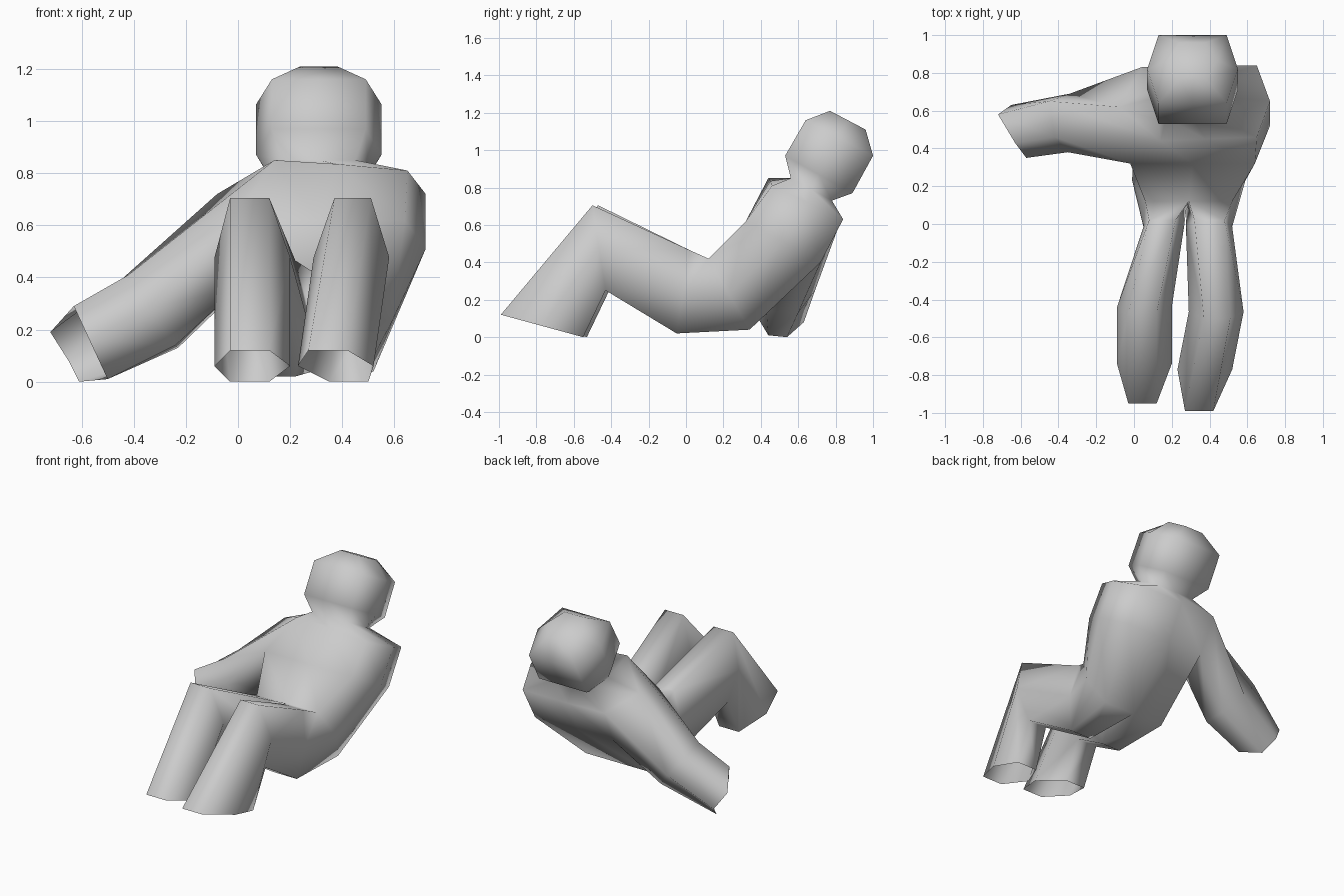
import bpy, bmesh

if "Cube" in bpy.data.objects:
    bpy.data.objects.remove(bpy.data.objects["Cube"])

bm = bmesh.new()


def verts(points):
    return [bm.verts.new(p) for p in points]


def ring8(cx, edge, side, front, back, fixes={}):
    """Flattened section: FM, FL, L, BL, BM, BR, R, FR (front/back are y, z)."""
    mid = ((front[0] + back[0]) / 2, (front[1] + back[1]) / 2)
    pts = [(cx, *front), (cx - edge, *front), (cx - side, *mid), (cx - edge, *back),
           (cx, *back), (cx + edge, *back), (cx + side, *mid), (cx + edge, *front)]
    for i, p in fixes.items():
        pts[i] = p
    return verts(pts)


def ring6(side, outer, inner, inside, front, back, shift=0):
    """Leg section: top inner, top outer, side, bottom outer, bottom inner, inside."""
    mid = ((front[0] + back[0]) / 2, (front[1] + back[1]) / 2)
    return verts([(inner, *front), (outer, *front), (side, *mid),
                  (outer + shift, *back), (inner + shift, *back), (inside, *mid)])


def loft(rings, skip=()):
    for a, b in zip(rings, rings[1:]):
        n = len(a)
        for i in range(n):
            if i not in skip:
                j = (i + 1) % n
                bm.faces.new((a[i], a[j], b[j], b[i]))


# torso leaning back, left side open between waist and chest for the arm
hip = ring8(0.29, 0.23, 0.30, (0.12, 0.42), (0.34, 0.04))
waist = ring8(0.31, 0.33, 0.41, (0.32, 0.62), (0.72, 0.40),
              {2: (0.0, 0.50, 0.36), 3: (0.05, 0.72, 0.40)})
chest = ring8(0.31, 0.34, 0.41, (0.46, 0.81), (0.84, 0.63),
              {0: (0.38, 0.45, 0.835), 1: (0.14, 0.44, 0.85),
               2: (-0.08, 0.62, 0.72), 3: (0.04, 0.83, 0.63)})
neck = ring8(0.31, 0.14, 0.19, (0.56, 0.85), (0.78, 0.73))
loft([hip, waist])
loft([waist, chest], skip=(1, 2))
loft([chest, neck])

# head
head = [neck,
        ring8(0.31, 0.18, 0.24, (0.53, 0.97), (0.89, 0.77)),
        ring8(0.31, 0.18, 0.24, (0.64, 1.16), (1.00, 0.97)),
        ring8(0.31, 0.07, 0.13, (0.77, 1.21), (0.96, 1.11))]
loft(head)
bm.faces.new(head[-1])

# supporting arm, open at the wrist
shoulder = [chest[1], chest[2], chest[3], waist[3], waist[2], waist[1]]
elbow = verts([(-0.42, 0.46, 0.41), (-0.45, 0.65, 0.39), (-0.34, 0.69, 0.25),
               (-0.23, 0.60, 0.13), (-0.24, 0.43, 0.14), (-0.35, 0.38, 0.28)])
wrist = verts([(-0.63, 0.43, 0.29), (-0.72, 0.58, 0.19), (-0.65, 0.63, 0.08),
               (-0.61, 0.54, 0.0), (-0.50, 0.44, 0.01), (-0.57, 0.35, 0.16)])
loft([shoulder, elbow, wrist])

# bent legs, open at the ankles
crotch = bm.verts.new((0.28, 0.10, 0.24))
loft([[hip[0], hip[1], hip[2], hip[3], hip[4], crotch],
      ring6(0.05, 0.08, 0.22, 0.265, (0.02, 0.465), (-0.05, 0.02)),
      ring6(-0.09, -0.03, 0.12, 0.20, (-0.47, 0.705), (-0.41, 0.25)),
      ring6(-0.09, -0.03, 0.12, 0.20, (-0.95, 0.12), (-0.53, 0.0))])
loft([[hip[0], hip[7], hip[6], hip[5], hip[4], crotch],
      ring6(0.52, 0.48, 0.32, 0.275, (0.02, 0.465), (-0.05, 0.02)),
      ring6(0.58, 0.51, 0.37, 0.29, (-0.50, 0.705), (-0.43, 0.25)),
      ring6(0.52, 0.42, 0.27, 0.23, (-0.99, 0.12), (-0.55, 0.0), 0.08)])

bmesh.ops.recalc_face_normals(bm, faces=bm.faces)
for f in bm.faces:
    f.smooth = True
mesh = bpy.data.meshes.new("reclining_figure")
bm.to_mesh(mesh)
bm.free()
obj = bpy.data.objects.new("reclining_figure", mesh)
bpy.context.collection.objects.link(obj)
